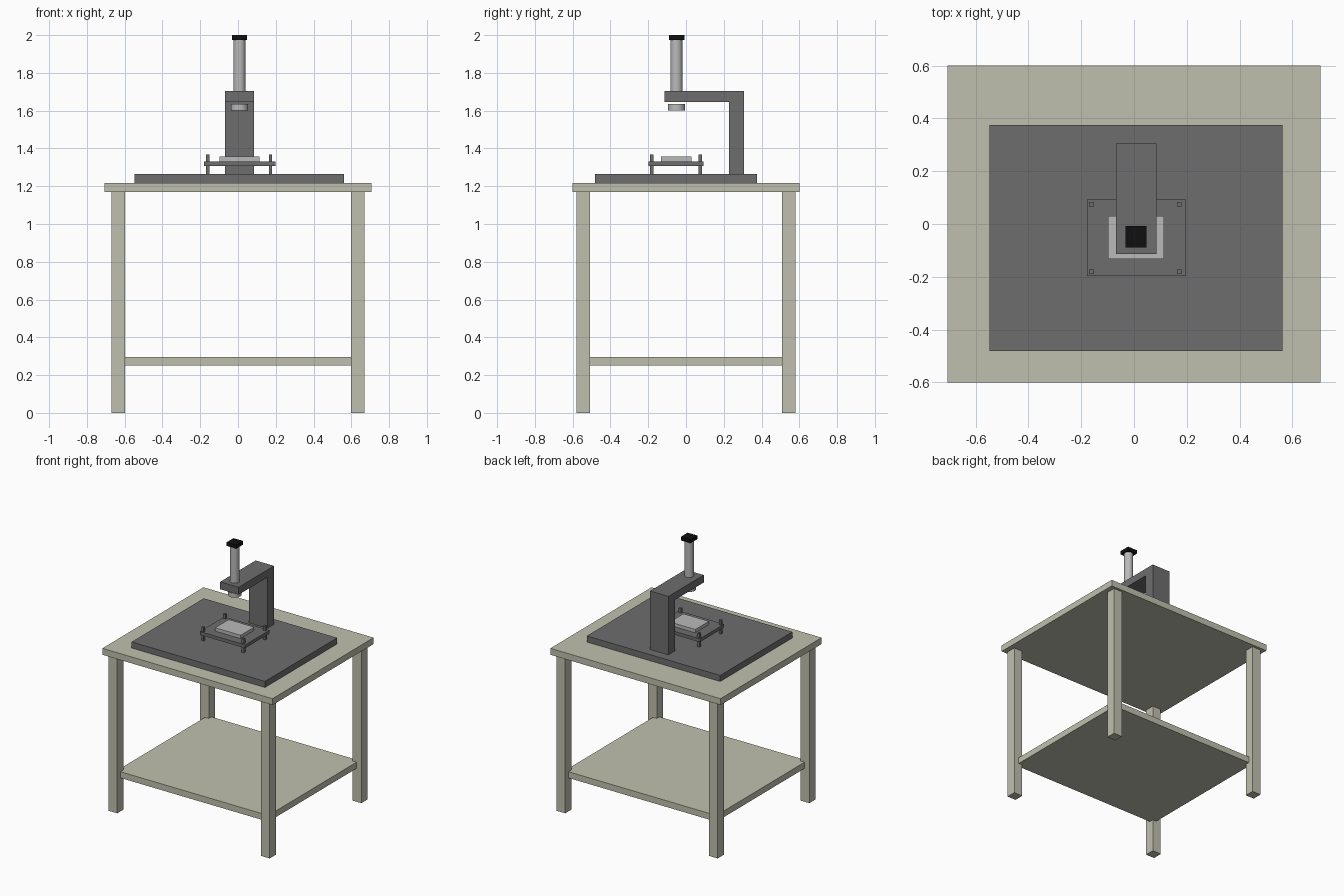
import bpy

if "Cube" in bpy.data.objects:
    bpy.data.objects.remove(bpy.data.objects["Cube"])


def material(name, rgb):
    m = bpy.data.materials.new(name)
    m.diffuse_color = (*rgb, 1)
    m.use_nodes = True
    m.node_tree.nodes["Principled BSDF"].inputs["Base Color"].default_value = m.diffuse_color
    return m


beige = material("beige paint", (0.53, 0.53, 0.43))
grey = material("dark grey metal", (0.155, 0.155, 0.155))
silver = material("light grey metal", (0.49, 0.49, 0.49))
black = material("black plastic", (0.005, 0.005, 0.005))


def box(name, x, y, z, mat):
    """Box from (min, max) ranges."""
    centre = [(a + b) / 2 for a, b in (x, y, z)]
    bpy.ops.mesh.primitive_cube_add(size=1, location=centre)
    o = bpy.context.object
    o.name = name
    o.scale = [b - a for a, b in (x, y, z)]
    bpy.ops.object.transform_apply(location=False, rotation=False, scale=True)
    o.data.materials.append(mat)
    return o


def cylinder(name, x, y, r, z, mat):
    bpy.ops.mesh.primitive_cylinder_add(
        vertices=32, radius=r, depth=z[1] - z[0], location=(x, y, (z[0] + z[1]) / 2))
    o = bpy.context.object
    o.name = name
    o.data.materials.append(mat)
    bpy.ops.object.shade_smooth_by_angle()
    return o


# Table: top, lower shelf, four legs
box("table_top", (-0.707, 0.707), (-0.6, 0.6), (1.17, 1.218), beige)
box("lower_shelf", (-0.63, 0.63), (-0.54, 0.54), (0.25, 0.297), beige)
for sx, side in ((-1, "left"), (1, "right")):
    for sy, end in ((-1, "front"), (1, "back")):
        box(f"{end}_{side}_leg", sorted((sx * 0.598, sx * 0.67)),
            sorted((sy * 0.507, sy * 0.58)), (0, 1.17), beige)

# Machine base plate
box("base_plate", (-0.547, 0.562), (-0.482, 0.375), (1.218, 1.264), grey)

# Column and overhanging arm as one extruded L profile (y, z)
profile = [(0.228, 1.264), (0.306, 1.264), (0.306, 1.703),
           (-0.114, 1.703), (-0.114, 1.647), (0.228, 1.647)]
x0, x1 = -0.068, 0.085
n = len(profile)
verts = [(x, y, z) for x in (x0, x1) for y, z in profile]
faces = [tuple(range(n))[::-1], tuple(range(n, 2 * n))]
faces += [(i, (i + 1) % n, (i + 1) % n + n, i + n) for i in range(n)]
mesh = bpy.data.meshes.new("column_and_arm")
mesh.from_pydata(verts, [], faces)
mesh.materials.append(grey)
bpy.context.collection.objects.link(bpy.data.objects.new("column_and_arm", mesh))

# Vertical tube, cap and lens
cx, cy = 0.008, -0.05
cylinder("upper_tube", cx, cy, 0.032, (1.69, 1.975), silver)
cylinder("lens_ring", cx, cy, 0.046, (1.601, 1.634), silver)
box("tube_cap", (cx - 0.04, cx + 0.04), (cy - 0.039, cy + 0.043), (1.973, 2.0), black)

# Sample stage on four posts
box("stage_plate", (-0.179, 0.198), (-0.198, 0.092), (1.307, 1.332), grey)
box("stage_tray", (-0.098, 0.114), (-0.132, 0.03), (1.332, 1.357), silver)
for px in (-0.161, 0.172):
    for py in (-0.181, 0.075):
        box("stage_post", (px - 0.009, px + 0.009), (py - 0.009, py + 0.009),
            (1.264, 1.367), grey)
